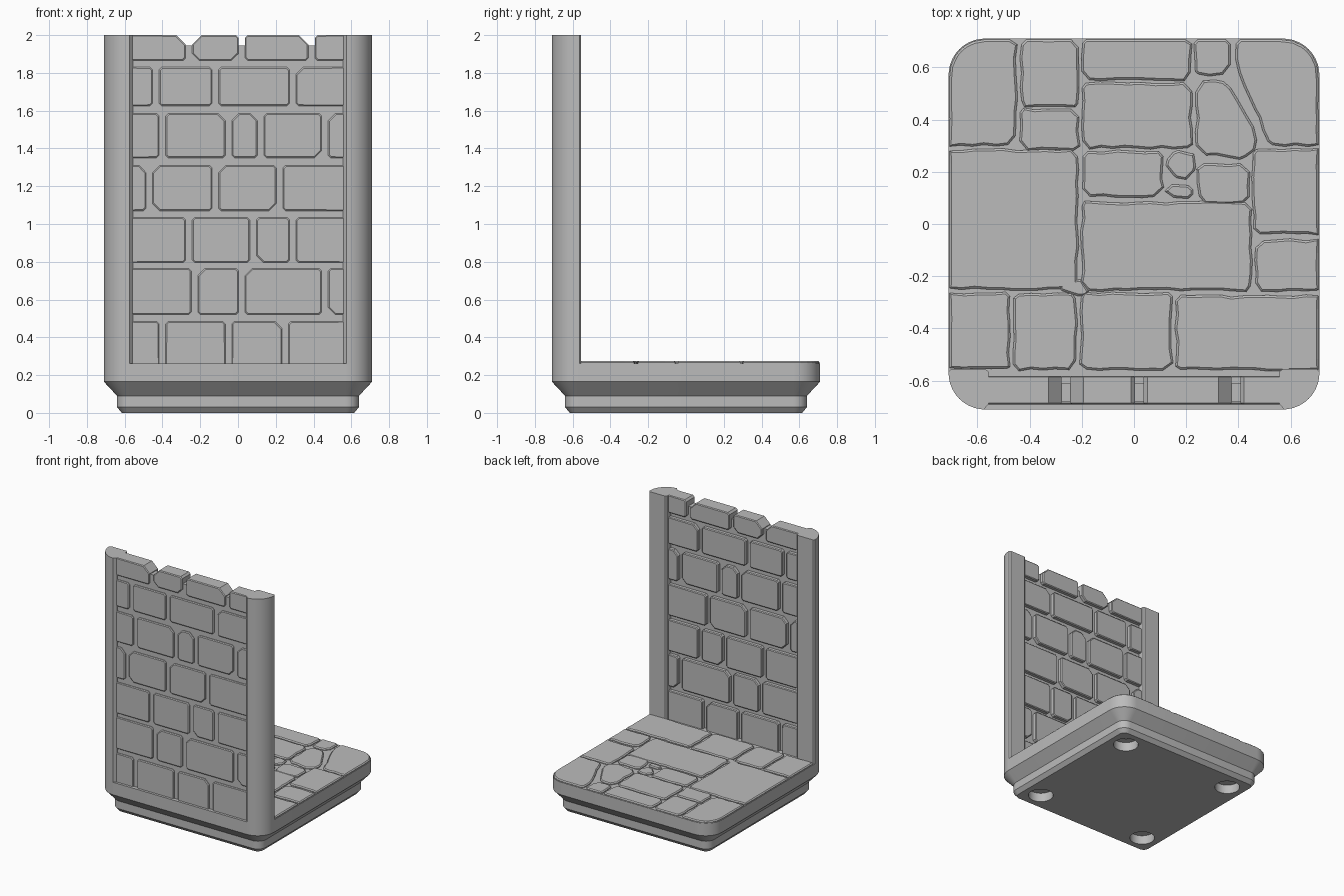
import bpy, bmesh, math, random
from mathutils import Vector

random.seed(4)
if "Cube" in bpy.data.objects:
    bpy.data.objects.remove(bpy.data.objects["Cube"])

stone_grey = bpy.data.materials.new("stone_grey")
stone_grey.use_nodes = True
GREY = (0.5, 0.5, 0.5, 1)
stone_grey.diffuse_color = GREY
stone_grey.node_tree.nodes["Principled BSDF"].inputs["Base Color"].default_value = GREY

HALF, RADIUS = 0.71, 0.14


def finish(name, bm, smooth=False):
    mesh = bpy.data.meshes.new(name)
    bm.to_mesh(mesh)
    bm.free()
    obj = bpy.data.objects.new(name, mesh)
    bpy.context.collection.objects.link(obj)
    mesh.materials.append(stone_grey)
    if smooth:
        smooth_object(obj)
    return obj


def smooth_object(obj):
    bpy.ops.object.select_all(action='DESELECT')
    obj.select_set(True)
    bpy.context.view_layer.objects.active = obj
    bpy.ops.object.shade_smooth_by_angle(angle=math.radians(30))


def loft(bm, rings):
    """Skin equal-length rings and cap both ends; return the caps."""
    loops = [[bm.verts.new(p) for p in ring] for ring in rings]
    n = len(loops[0])
    faces = [bm.faces.new((a[i], a[(i + 1) % n], b[(i + 1) % n], b[i]))
             for a, b in zip(loops, loops[1:]) for i in range(n)]
    caps = [bm.faces.new(loops[0]), bm.faces.new(loops[-1])]
    bmesh.ops.recalc_face_normals(bm, faces=faces + caps)
    return caps


def arc(cx, cy, r, start, steps=10):
    angles = [start + math.pi / 2 * i / steps for i in range(steps + 1)]
    return [(cx + r * math.cos(a), cy + r * math.sin(a)) for a in angles]


def rounded_square(half, r, z):
    c = half - r
    pts = []
    for k, (sx, sy) in enumerate(((1, 1), (-1, 1), (-1, -1), (1, -1))):
        pts += arc(sx * c, sy * c, r, k * math.pi / 2)
    return [(x, y, z) for x, y in pts]


def cut_corners(pts, sizes):
    out = []
    for i, (p, s) in enumerate(zip(pts, sizes)):
        p = Vector(p)
        if s == 0:
            out.append(p)
            continue
        for q in (pts[i - 1], pts[(i + 1) % len(pts)]):
            d = Vector(q) - p
            out.append(p + d.normalized() * min(s, d.length * 0.4))
    return out


# Stepped plinth, with round sockets underneath
bm = bmesh.new()
profile = [(0.615, 0), (0.64, 0.03), (0.64, 0.09), (HALF, 0.165), (HALF, 0.262)]
loft(bm, [rounded_square(h, RADIUS - (HALF - h), z) for h, z in profile])
plinth = finish("plinth", bm)
for radius, depth in ((0.09, 0.07), (0.035, 0.1)):
    bm = bmesh.new()
    for sx in (-1, 1):
        for sy in (-1, 1):
            ring = [(sx * 0.48 + radius * math.cos(a), sy * 0.48 + radius * math.sin(a))
                    for a in (math.tau * i / 32 for i in range(32))]
            loft(bm, [[(x, y, z) for x, y in ring] for z in (-0.05, depth)])
    cutter = finish("socket_cutter", bm)
    cutter.hide_render = True
    cut = plinth.modifiers.new("sockets", 'BOOLEAN')
    cut.object = cutter
    cut.solver = 'EXACT'
    bpy.context.view_layer.objects.active = plinth
    bpy.ops.object.modifier_apply(modifier=cut.name)
    bpy.data.objects.remove(cutter)
smooth_object(plinth)

# Rounded pillars at both ends of the wall
corner = HALF - RADIUS
outline = [(0.557, -0.565), (0.557, -0.69), (0.575, -HALF)]
outline += arc(corner, -corner, RADIUS, -math.pi / 2)[1:]
outline += [(HALF, -0.565), (0.7, -0.555), (0.57, -0.555)]
for side, name in ((1, "left_pillar"), (-1, "right_pillar")):
    bm = bmesh.new()
    loft(bm, [[(side * x, y, z) for x, y in outline] for z in (0.25, 2)])
    finish(name, bm, True)

# Mortar core of the wall
bm = bmesh.new()
loft(bm, [[(x, y, z) for x, y in ((-0.57, -0.68), (0.57, -0.68), (0.57, -0.61), (-0.57, -0.61))]
          for z in (0.25, 1.945)])
finish("wall_mortar", bm)

# Courses of wall blocks: bottom, top, joint centres
EDGE, GAP = 0.575, 0.017
courses = [
    (0.25, 0.485, (-0.4, -0.05, 0.25)),
    (0.52, 0.765, (-0.23, 0.02, 0.46)),
    (0.795, 1.035, (-0.26, 0.08, 0.29)),
    (1.07, 1.31, (-0.47, -0.12, 0.22)),
    (1.35, 1.585, (-0.4, -0.05, 0.12, 0.46)),
    (1.625, 1.83, (-0.435, -0.12, 0.29)),
    (1.865, 2.0, (-0.26, 0.02, 0.39)),
]
bm = bmesh.new()
for low, high, joints in courses:
    stops = (-EDGE - GAP, *joints, EDGE + GAP)
    for a, b in zip(stops, stops[1:]):
        a, b = a + GAP, b - GAP
        box = [(a, low), (b, low), (b, high), (a, high)]
        sizes = []
        for x, z in box:
            fixed = abs(x) >= EDGE - 0.001 or z == 0.25
            big = 0.05 if z == 2 else 0.038
            sizes.append(0 if fixed else random.choice((0.014, 0.014, big)))
        pts = cut_corners(box, sizes)
        caps = loft(bm, [[(x, y, z) for x, z in pts] for y in (-0.686, -0.586)])
        bmesh.ops.inset_individual(bm, faces=caps, thickness=0.007, depth=0.005)
finish("wall_blocks", bm)


# Irregular floor flagstones
def keep_inside(p):
    lim = HALF - 0.004
    x, y = (max(-lim, min(lim, v)) for v in p)
    d = Vector((max(abs(x) - corner, 0), max(abs(y) - corner, 0)))
    r = lim - corner
    if d.x and d.y and d.length > r:
        d *= r / d.length
        x = math.copysign(corner + d.x, x)
        y = math.copysign(corner + d.y, y)
    return Vector((x, y))


def roughen(pts, step=0.05, wobble=0.005):
    out = []
    for p, q in zip(pts, pts[1:] + pts[:1]):
        n = max(1, round((q - p).length / step))
        for i in range(n):
            shift = Vector((random.uniform(-wobble, wobble), random.uniform(-wobble, wobble)))
            out.append(keep_inside(p.lerp(q, i / n) + shift))
    return out


# Squarish flagstones: left, right, front, back
slabs = [
    (-0.71, -0.45, 0.3, 0.71), (-0.435, -0.21, 0.45, 0.71), (-0.2, 0.22, 0.55, 0.71),
    (0.23, 0.37, 0.57, 0.71), (-0.435, -0.21, 0.285, 0.44), (-0.2, 0.22, 0.29, 0.54),
    (-0.71, -0.215, -0.25, 0.285), (-0.2, 0.11, 0.105, 0.28), (0.12, 0.225, 0.1, 0.15),
    (0.245, 0.44, 0.08, 0.23), (0.455, 0.71, -0.04, 0.285), (-0.2, 0.45, -0.255, 0.085),
    (0.465, 0.71, -0.255, -0.06), (-0.71, -0.475, -0.555, -0.265),
    (-0.46, -0.22, -0.56, -0.265), (-0.205, 0.145, -0.56, -0.265),
    (0.16, 0.71, -0.56, -0.275),
]
# Odd-shaped flagstones
odd_slabs = [
    [(0.385, 0.71), (0.39, 0.6), (0.47, 0.42), (0.52, 0.3), (0.71, 0.3), (0.71, 0.71)],
    [(0.235, 0.53), (0.24, 0.27), (0.42, 0.245), (0.485, 0.3), (0.42, 0.45), (0.36, 0.54), (0.29, 0.56)],
    [(0.12, 0.27), (0.13, 0.2), (0.18, 0.165), (0.23, 0.18), (0.245, 0.25), (0.2, 0.285)],
    [(-0.295, -0.25), (-0.2, -0.285), (-0.16, -0.24), (-0.23, -0.205)],
]
outlines = [[(l, f), (r, f), (r, b), (l, b)] for l, r, f, b in slabs]
bm = bmesh.new()
for shape in outlines + odd_slabs:
    sizes = [0 if abs(x) == HALF else random.uniform(0.012, 0.035) for x, y in shape]
    pts = roughen(cut_corners(shape, sizes))
    caps = loft(bm, [[(x, y, z) for x, y in pts] for z in (0.25, 0.268)])
    bmesh.ops.inset_individual(bm, faces=caps[1:], thickness=0.008, depth=0.007)
finish("floor_flagstones", bm)
